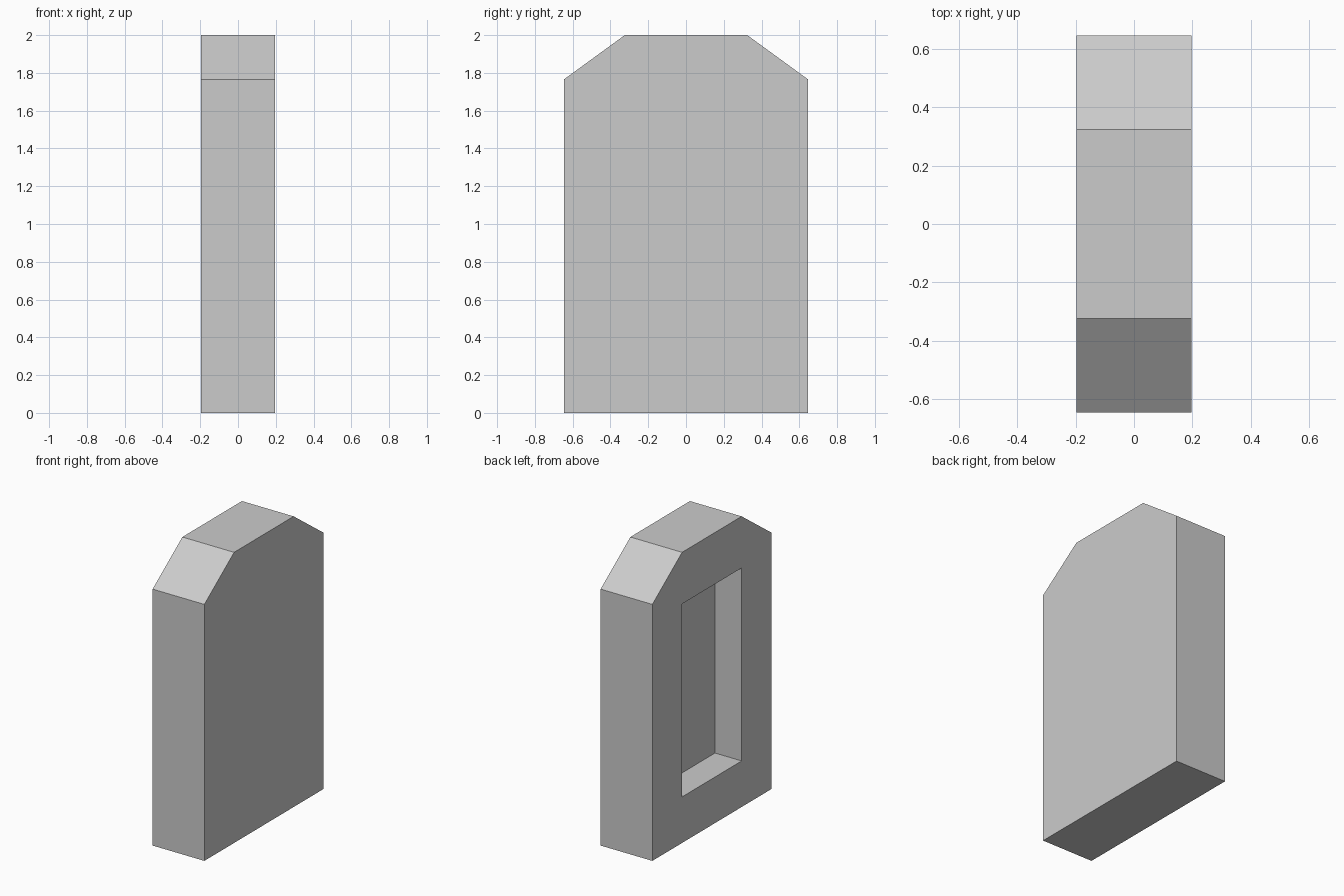
import bpy, bmesh

if "Cube" in bpy.data.objects:
    bpy.data.objects.remove(bpy.data.objects["Cube"])

HALF_X, HALF_Y, HEIGHT = 0.197, 0.647, 2.0
SHOULDER_Y, SHOULDER_Z = 0.324, 1.765
RECESS_Y, RECESS_Z0, RECESS_Z1, RECESS_DEPTH = 0.324, 0.317, 1.645, 0.203


def prism(name, profile, x0, x1):
    """Extrude a (y, z) profile along x."""
    bm = bmesh.new()
    face = bm.faces.new([bm.verts.new((x0, y, z)) for y, z in profile])
    ext = bmesh.ops.extrude_face_region(bm, geom=[face])
    verts = [v for v in ext["geom"] if isinstance(v, bmesh.types.BMVert)]
    bmesh.ops.translate(bm, verts=verts, vec=(x1 - x0, 0, 0))
    bmesh.ops.recalc_face_normals(bm, faces=bm.faces)
    mesh = bpy.data.meshes.new(name)
    bm.to_mesh(mesh)
    bm.free()
    obj = bpy.data.objects.new(name, mesh)
    bpy.context.collection.objects.link(obj)
    return obj


# Slab with sloped shoulders
half = [(HALF_Y, 0), (HALF_Y, SHOULDER_Z), (SHOULDER_Y, HEIGHT)]
slab = prism("slab", half + [(-y, z) for y, z in reversed(half)], -HALF_X, HALF_X)

# Rectangular recess in the left (-x) face
recess = [(RECESS_Y, RECESS_Z0), (RECESS_Y, RECESS_Z1),
          (-RECESS_Y, RECESS_Z1), (-RECESS_Y, RECESS_Z0)]
cutter = prism("recess_cutter", recess, -HALF_X - 0.1, -HALF_X + RECESS_DEPTH)
cutter.hide_render = True
cutter.hide_set(True)

cut = slab.modifiers.new("recess", "BOOLEAN")
cut.operation = "DIFFERENCE"
cut.solver = "EXACT"
cut.object = cutter

# Apply the cut and drop the cutter
bpy.context.view_layer.objects.active = slab
slab.select_set(True)
bpy.ops.object.modifier_apply(modifier=cut.name)
bpy.data.objects.remove(cutter)
